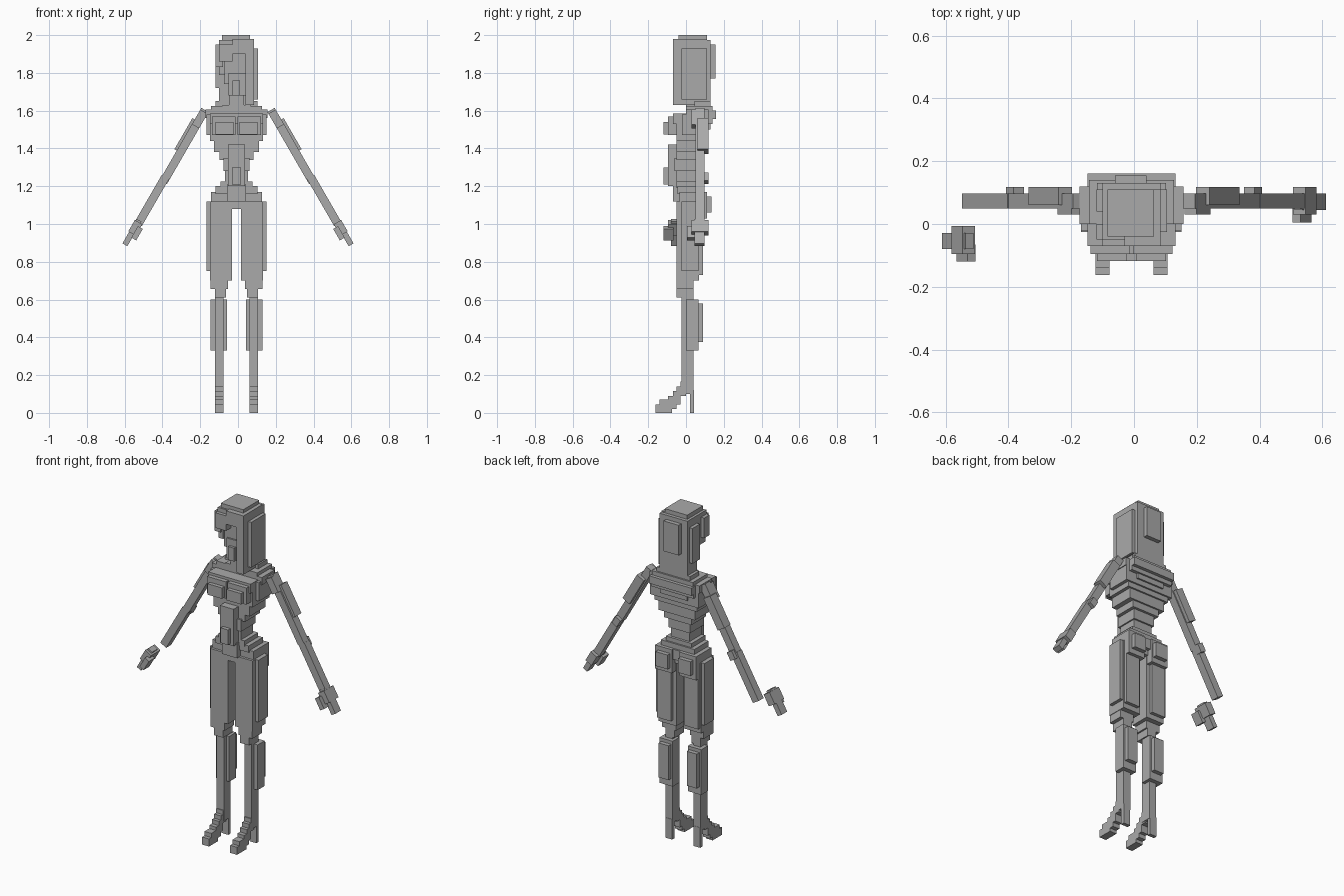
import bpy, bmesh, math
from mathutils import Matrix, Vector

grey = bpy.data.materials.new("plain grey")
grey.diffuse_color = (0.4, 0.4, 0.4, 1)
C = -0.008  # body centre line


def make(name, boxes):
    """Boxes are (x0, x1, y0, y1, z0, z1), optionally with a matrix."""
    bm = bmesh.new()
    for b, m in boxes:
        x0, x1, y0, y1, z0, z1 = b
        mat = Matrix.Translation(((x0 + x1) / 2, (y0 + y1) / 2, (z0 + z1) / 2)) @ \
            Matrix.Diagonal((x1 - x0, y1 - y0, z1 - z0, 1))
        bmesh.ops.create_cube(bm, size=1, matrix=m @ mat)
    me = bpy.data.meshes.new(name)
    bm.to_mesh(me)
    bm.free()
    me.materials.append(grey)
    bpy.context.collection.objects.link(bpy.data.objects.new(name, me))


I = Matrix()


def straight(name, boxes):
    make(name, [(b, I) for b in boxes])


def centred(name, rows):
    """Rows are (half width, y0, y1, z0, z1) about the centre line."""
    straight(name, [(C - w, C + w, *r) for w, *r in rows])


def paired(name, boxes):
    """Boxes measured outward from the centre line, on both sides."""
    for side, s in (("left", 1), ("right", -1)):
        straight(side + "_" + name,
                 [(*sorted((C + s * a, C + s * b)), *r) for a, b, *r in boxes])


# Head: hair shell, open on one side of the face
straight("hair", [
    (-0.10, 0.085, 0.04, 0.13, 1.63, 1.96),
    (-0.085, 0.063, -0.04, 0.11, 1.95, 2.00),
    (-0.10, 0.085, -0.05, 0.13, 1.90, 1.975),
    (0.04, 0.085, -0.07, 0.11, 1.63, 1.98),
    (0.08, 0.105, -0.025, 0.11, 1.66, 1.93),
    (-0.12, -0.09, 0.04, 0.11, 1.72, 1.93),
    (-0.06, 0.04, 0.12, 0.155, 1.77, 1.95)])
straight("fringe", [
    (-0.03, 0.06, -0.07, -0.03, 1.90, 1.98),
    (-0.10, -0.03, -0.07, -0.02, 1.86, 1.95),
    (-0.12, -0.08, -0.05, 0.00, 1.83, 1.95),
    (-0.10, -0.07, -0.04, 0.05, 1.79, 1.90)])
straight("face", [
    (-0.075, 0.05, -0.025, 0.06, 1.74, 1.92),
    (-0.05, 0.05, -0.035, 0.05, 1.68, 1.80),
    (-0.03, 0.01, -0.05, 0.00, 1.68, 1.76)])
centred("neck", [
    (0.04, 0.00, 0.09, 1.58, 1.72),
    (0.075, 0.00, 0.13, 1.60, 1.63),
    (0.11, 0.045, 0.13, 1.58, 1.65)])

# Torso: stacked slabs
centred("chest", [
    (0.135, 0.0, 0.14, 1.585, 1.625),
    (0.165, 0.0, 0.12, 1.56, 1.605),
    (0.14, -0.07, 0.14, 1.53, 1.585),
    (0.16, -0.02, 0.12, 1.47, 1.58),
    (0.14, -0.05, 0.11, 1.44, 1.53),
    (0.12, -0.05, 0.10, 1.38, 1.46),
    (0.14, 0.10, 0.16, 1.555, 1.60),
    (0.09, 0.09, 0.13, 1.50, 1.56)])
paired("bust", [
    (0.005, 0.13, -0.095, -0.04, 1.47, 1.57),
    (0.015, 0.11, -0.118, -0.08, 1.475, 1.54)])
centred("waist", [
    (0.09, -0.05, 0.09, 1.34, 1.40),
    (0.07, -0.06, 0.075, 1.28, 1.35),
    (0.062, -0.05, 0.065, 1.20, 1.30),
    (0.045, -0.095, -0.04, 1.20, 1.42),
    (0.024, -0.118, -0.08, 1.21, 1.30)])
centred("hips", [
    (0.085, -0.05, 0.08, 1.19, 1.225),
    (0.11, -0.045, 0.09, 1.16, 1.20),
    (0.135, -0.035, 0.10, 1.11, 1.17),
    (0.05, -0.07, 0.0, 1.12, 1.21),
    (0.025, -0.05, 0.08, 1.08, 1.14)])

# Legs
paired("buttock", [(0.025, 0.135, 0.06, 0.11, 1.03, 1.17),
                   (0.035, 0.115, 0.09, 0.135, 1.06, 1.145)])
paired("thigh", [
    (0.023, 0.14, -0.05, 0.07, 0.70, 1.12),
    (0.045, 0.16, -0.025, 0.065, 0.75, 1.12),
    (0.045, 0.135, 0.05, 0.09, 0.73, 1.10),
    (0.045, 0.137, -0.05, 0.04, 0.655, 0.72),
    (0.055, 0.115, -0.05, 0.04, 0.61, 0.67)])
paired("calf", [
    (0.068, 0.115, -0.025, 0.04, 0.10, 0.62),
    (0.050, 0.138, 0.0, 0.065, 0.33, 0.60),
    (0.060, 0.125, 0.05, 0.09, 0.375, 0.58)])
paired("foot", [
    (0.070, 0.115, 0.02, 0.042, 0.0, 0.12),
    (0.070, 0.115, -0.05, 0.0, 0.09, 0.14),
    (0.070, 0.115, -0.03, 0.0, 0.10, 0.165),
    (0.070, 0.115, -0.07, -0.03, 0.045, 0.115),
    (0.070, 0.115, -0.095, -0.05, 0.02, 0.09),
    (0.070, 0.115, -0.14, -0.075, 0.0, 0.07),
    (0.070, 0.115, -0.162, -0.075, 0.0, 0.045)])


# Arms: boxes in a sloping frame that starts at the shoulder
def sloped(name, s, start, boxes):
    m = Matrix.Translation(Vector(start)) @ Matrix.Rotation(-s * math.radians(30), 4, 'Y')
    make(name, [((*sorted((s * a, s * b)), y0, y1, -t1, -t0), m)
                for a, b, y0, y1, t0, t1 in boxes])


for side, s in (("left", 1), ("right", -1)):
    top = (s * 0.18, 0, 1.595)
    sloped(side + "_upper_arm", s, top, [
        (-0.022, 0.022, 0.05, 0.097, -0.01, 0.40),
        (-0.022, 0.022, 0.03, 0.06, 0.0, 0.09),
        (-0.015, 0.036, 0.06, 0.118, 0.06, 0.25)])
    sloped(side + "_forearm", s, top, [
        (-0.018, 0.026, 0.05, 0.097, 0.40, 0.69),
        (-0.022, 0.015, 0.08, 0.118, 0.38, 0.43)])
    # One hand sits forward of its arm
    dy = 0 if s > 0 else -0.125
    sloped(side + "_hand", s, (s * 0.18, dy, 1.595), [
        (-0.005, 0.025, 0.045, 0.097, 0.67, 0.82),
        (-0.015, 0.030, 0.03, 0.118, 0.68, 0.75),
        (-0.030, 0.000, 0.005, 0.06, 0.70, 0.77)])
